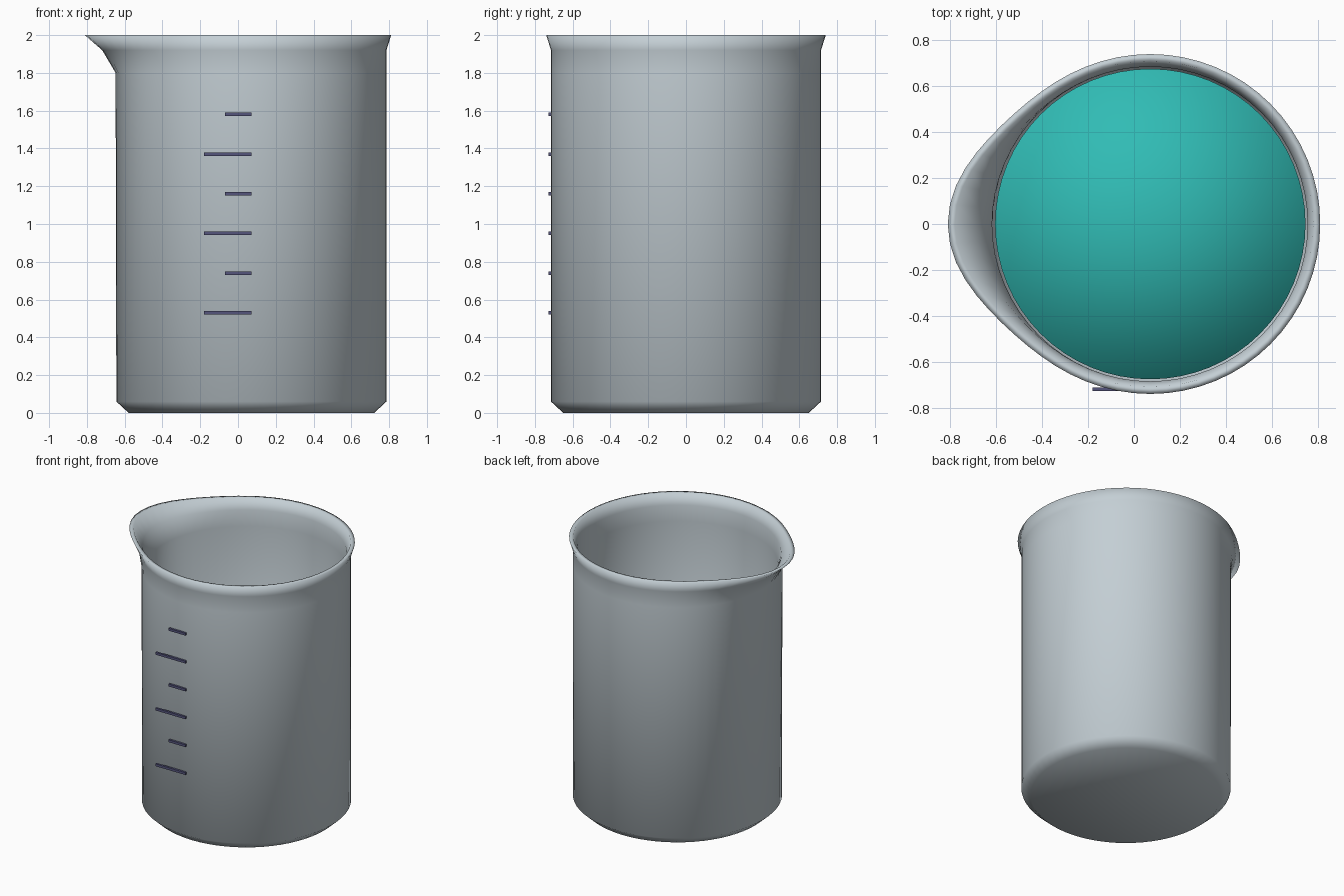
import bpy, bmesh, math

if "Cube" in bpy.data.objects:
    bpy.data.objects.remove(bpy.data.objects["Cube"])

N = 64
CX = 0.071         # axis of the round body
WALL = 0.03


def material(name, rgb):
    m = bpy.data.materials.new(name)
    m.diffuse_color = (*rgb, 1)
    m.use_nodes = True
    m.node_tree.nodes["Principled BSDF"].inputs["Base Color"].default_value = m.diffuse_color
    return m


glass = material("grey glass", (0.55, 0.62, 0.66))
teal = material("teal liquid", (0.03, 0.50, 0.46))
navy = material("navy ink", (0.09, 0.09, 0.20))


def lathe(name, profile, mat):
    """Spin (radius, z, spout) rows round the axis; spout bulges toward -x."""
    bm = bmesh.new()
    rings = []
    for r, z, spout in profile:
        ring = []
        for i in range(N):
            a = 2 * math.pi * i / N
            off = math.degrees(a) - 180
            rr = r + spout * math.exp(-(off / 29) ** 2)
            ring.append(bm.verts.new((CX + rr * math.cos(a), rr * math.sin(a), z)))
        rings.append(ring)
    for lo, hi in zip(rings, rings[1:]):
        for i in range(N):
            j = (i + 1) % N
            bm.faces.new((lo[i], lo[j], hi[j], hi[i]))
    # close both ends with fans
    for ring, row in ((rings[0], profile[0]), (rings[-1], profile[-1])):
        hub = bm.verts.new((CX, 0, row[1]))
        for i in range(N):
            bm.faces.new((ring[i], ring[(i + 1) % N], hub))
    bmesh.ops.recalc_face_normals(bm, faces=bm.faces)
    for f in bm.faces:
        f.smooth = True
    me = bpy.data.meshes.new(name)
    bm.to_mesh(me)
    bm.free()
    me.materials.append(mat)
    ob = bpy.data.objects.new(name, me)
    bpy.context.collection.objects.link(ob)
    return ob


# beaker: outer wall up to the flared lip, then inner wall down to the floor
outer = [(0.65, 0, 0), (0.715, 0.06, 0), (0.715, 1.8, 0.004),
         (0.715, 1.92, 0.075), (0.74, 2.0, 0.142)]
inner = [(r - WALL, z, s) for r, z, s in reversed(outer[1:])]
inner[-1] = (0.685, 0.08, 0)
lathe("beaker", outer + inner + [(0.63, 0.035, 0)], glass)

# liquid inside
lathe("liquid", [(0.676, 0.085, 0), (0.676, 1.15, 0)], teal)

# graduation marks: long and short alternate
for k in range(6):
    left = -0.18 if k % 2 == 0 else -0.07
    right, z = 0.071, 0.53 + 0.21 * k
    bpy.ops.mesh.primitive_cube_add(size=1, location=((left + right) / 2, -0.72, z))
    mark = bpy.context.object
    mark.name = f"graduation_mark_{k + 1}"
    mark.scale = (right - left, 0.016, 0.018)
    mark.data.materials.append(navy)
